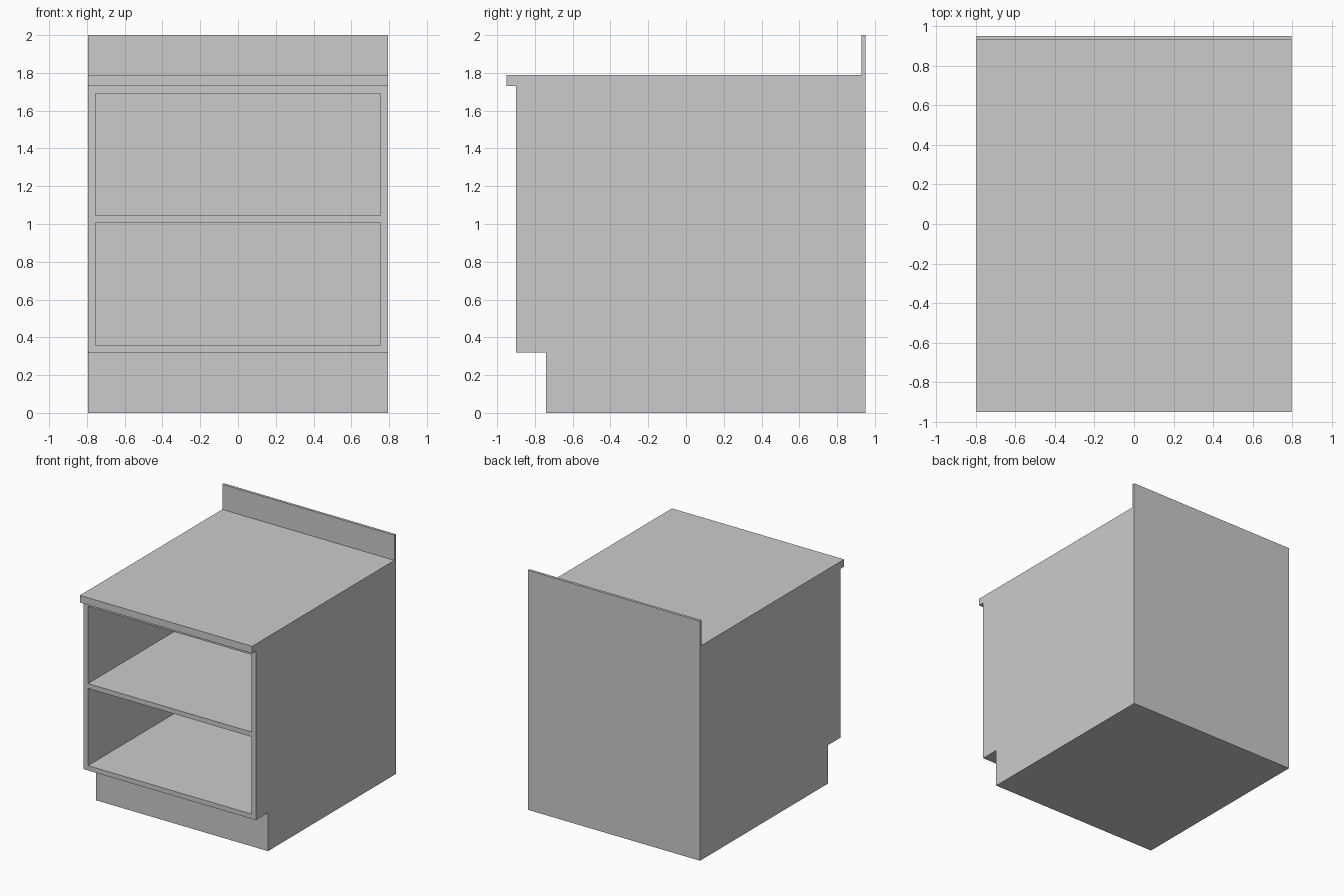
import bpy
import bmesh

if "Cube" in bpy.data.objects:
    bpy.data.objects.remove(bpy.data.objects["Cube"])

W = 0.795      # half width
T = 0.04       # panel thickness
INNER = W - T  # half width of the opening
FRONT, BACK = -0.90, 0.95


def extrude_x(name, profile, x0, x1):
    """Extrude a closed (y, z) profile from x0 to x1."""
    bm = bmesh.new()
    face = bm.faces.new([bm.verts.new((x0, y, z)) for y, z in profile])
    ext = bmesh.ops.extrude_face_region(bm, geom=[face])
    verts = [g for g in ext["geom"] if isinstance(g, bmesh.types.BMVert)]
    bmesh.ops.translate(bm, verts=verts, vec=(x1 - x0, 0, 0))
    bmesh.ops.recalc_face_normals(bm, faces=bm.faces)
    mesh = bpy.data.meshes.new(name)
    bm.to_mesh(mesh)
    bm.free()
    obj = bpy.data.objects.new(name, mesh)
    bpy.context.collection.objects.link(obj)
    return obj


def panel(name, half_width, y0, y1, z0, z1):
    """Box centred on x = 0."""
    return extrude_x(name, [(y0, z0), (y1, z0), (y1, z1), (y0, z1)],
                     -half_width, half_width)


# Side panels, notched at the toe kick
side = [(-0.74, 0), (BACK, 0), (BACK, 1.73), (FRONT, 1.73),
        (FRONT, 0.32), (-0.74, 0.32)]
extrude_x("left_side", side, -W, -INNER)
extrude_x("right_side", side, INNER, W)

# Recessed base and back panel
panel("base", INNER, -0.74, BACK, 0, 0.32)
panel("back_panel", INNER, BACK - T, BACK, 0.32, 1.73)

# Floor, shelf and top panel, flush with the front of the sides
for name, z in (("floor", 0.32), ("shelf", 1.005), ("top_panel", 1.69)):
    panel(name, INNER, FRONT, BACK - T, z, z + T)

# Overhanging countertop and upright backsplash
panel("countertop", W, -0.95, BACK, 1.73, 1.79)
panel("backsplash", W, 0.928, BACK, 1.79, 2.0)
